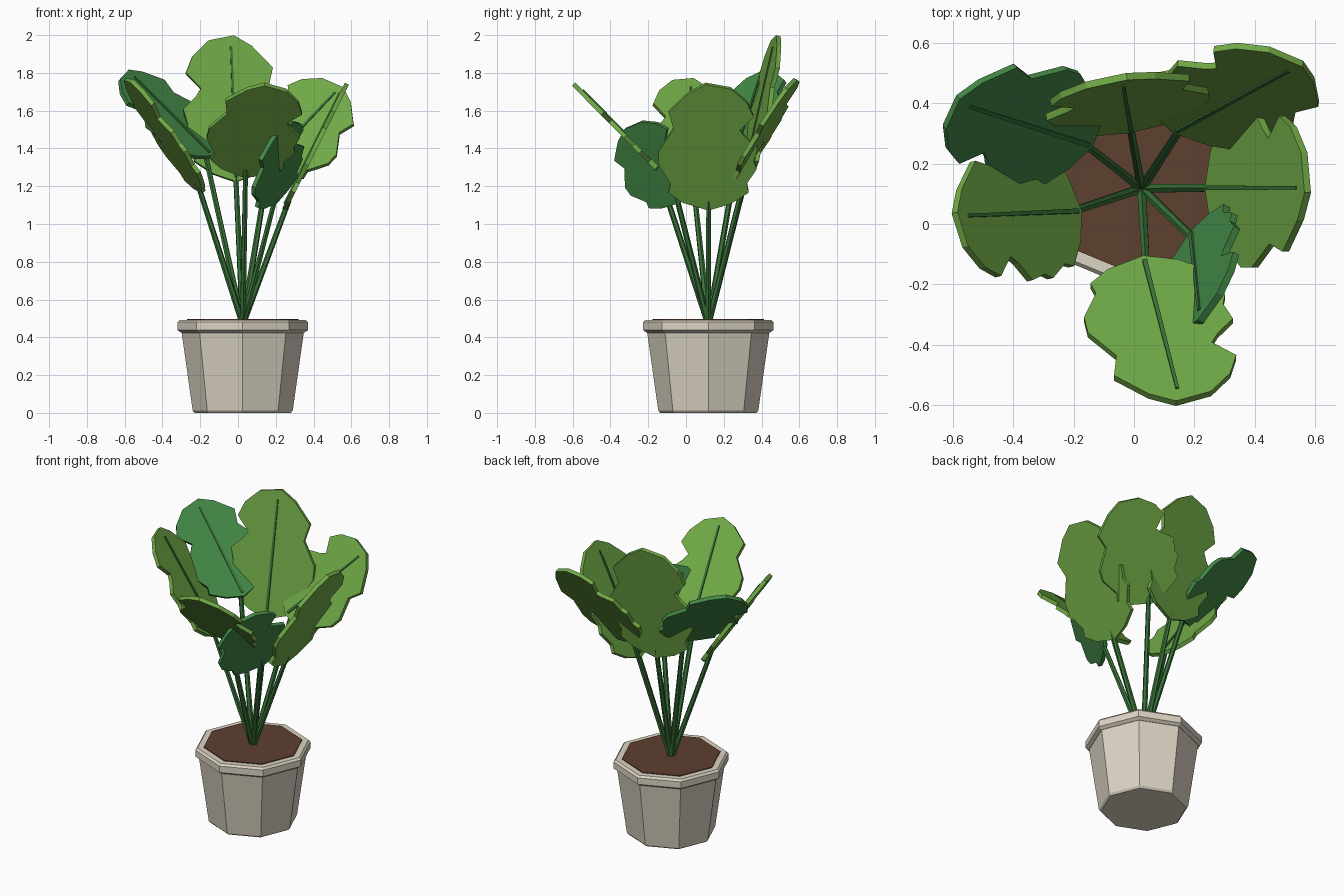
import bpy, bmesh, math
from mathutils import Vector

if "Cube" in bpy.data.objects:
    bpy.data.objects.remove(bpy.data.objects["Cube"])

CX, CY = 0.025, 0.118
ROOT = Vector((CX, CY, 0.47))


def material(name, rgb):
    m = bpy.data.materials.new(name)
    m.diffuse_color = (*rgb, 1)
    m.use_nodes = True
    m.node_tree.nodes["Principled BSDF"].inputs["Base Color"].default_value = m.diffuse_color
    return m


CLAY = material("clay", (0.72, 0.66, 0.55))
SOIL = material("soil", (0.11, 0.05, 0.03))
STEM = material("stem_green", (0.04, 0.17, 0.04))
LIGHT = material("leaf_green", (0.16, 0.39, 0.06))
DEEP = material("leaf_deep_green", (0.055, 0.24, 0.06))


def finish(bm, name, mat):
    bmesh.ops.recalc_face_normals(bm, faces=bm.faces)
    me = bpy.data.meshes.new(name)
    bm.to_mesh(me)
    bm.free()
    me.materials.append(mat)
    ob = bpy.data.objects.new(name, me)
    bpy.context.collection.objects.link(ob)
    return ob


def lathe(name, profile, mat, sides=8):
    """Closed octagonal solid from (radius, z) rings, capped at both ends."""
    bm = bmesh.new()
    rings = []
    for r, z in profile:
        rings.append([bm.verts.new((CX + r * math.cos(2 * math.pi * i / sides),
                                    CY + r * math.sin(2 * math.pi * i / sides), z))
                      for i in range(sides)])
    for a, b in zip(rings, rings[1:]):
        for i in range(sides):
            j = (i + 1) % sides
            bm.faces.new((a[i], a[j], b[j], b[i]))
    bm.faces.new(rings[0])
    bm.faces.new(rings[-1])
    return finish(bm, name, mat)


def rod(name, a, b, side, r0, r1, mat, sides=6):
    """Straight tapered rod between two points."""
    bm = bmesh.new()
    d = (b - a).normalized()
    x = (side - d * side.dot(d)).normalized()
    y = d.cross(x)
    rings = []
    for p, r in ((a, r0), (b, r1)):
        rings.append([bm.verts.new(p + r * (x * math.cos(t) + y * math.sin(t)))
                      for t in (2 * math.pi * (i + 0.5) / sides for i in range(sides))])
    for i in range(sides):
        j = (i + 1) % sides
        bm.faces.new((rings[0][i], rings[0][j], rings[1][j], rings[1][i]))
    bm.faces.new(rings[0])
    bm.faces.new(rings[1])
    return finish(bm, name, mat)


# Lobed leaf outline: (along midrib, across), both relative
OUTLINE = [(-.04, 0), (.03, -.26), (.12, -.40), (.20, -.38), (.37, -.50), (.49, -.50),
           (.69, -.35), (.84, -.40), (1.01, -.20), (1.09, -.03), (1.05, .22),
           (.93, .38), (.80, .45), (.68, .31), (.62, .36), (.52, .49), (.40, .45),
           (.33, .48), (.20, .38), (.12, .40), (.02, .22)]


def leaf(name, base, tip, normal, width, mat, thick=0.024):
    base, tip, n = Vector(base), Vector(tip), Vector(normal)
    axis = tip - base
    d = axis.normalized()
    n = (n - d * n.dot(d)).normalized()
    w = n.cross(d)
    # blade
    bm = bmesh.new()
    low, top = [], []
    for u, v in OUTLINE:
        p = base + axis * u + w * (v * width)
        low.append(bm.verts.new(p - n * thick / 2))
        top.append(bm.verts.new(p + n * thick / 2))
    k = len(OUTLINE)
    for i in range(k):
        j = (i + 1) % k
        bm.faces.new((low[i], low[j], top[j], top[i]))
    bm.faces.new(low)
    bm.faces.new(top)
    finish(bm, name + "_blade", mat)
    # raised midrib and stalk
    up = n * (thick / 2)
    rod(name + "_midrib", base + up, tip + up, w, 0.011, 0.008, STEM, 4)
    rod(name + "_stem", ROOT, base + d * 0.03, w, 0.017, 0.014, STEM)


# Pot, rim and soil
lathe("pot_body", [(.254, 0), (.265, .012), (.324, .43)], CLAY)
lathe("pot_rim", [(.325, .424), (.345, .438), (.345, .48), (.333, .493), (.30, .493)], CLAY)
lathe("soil", [(.295, .47), (.295, .498)], SOIL)

# Leaves: base, midrib tip, inner face direction, width
leaf("right_leaf", (.257, .12, 1.10), (.55, .12, 1.69), (-.9, 0, .43), .53, LIGHT)
leaf("back_right_leaf", (.144, .32, 1.30), (.515, .52, 1.69), (-.18, -.86, .47), .52, LIGHT)
leaf("back_leaf", (-.012, .32, 1.25), (-.038, .473, 1.935), (.16, -.95, .22), .55, LIGHT)
leaf("back_left_leaf", (-.157, .27, 1.37), (-.555, .398, 1.77), (.53, -.56, .63), .46, DEEP)
leaf("left_leaf", (-.197, .04, 1.19), (-.56, .025, 1.72), (.8, .2, .55), .46, LIGHT)
leaf("front_leaf", (.035, -.13, 1.27), (.144, -.555, 1.70), (0, .72, .69), .49, LIGHT)
leaf("front_right_leaf", (.2, -.035, 1.13), (.227, -.29, 1.48), (-.82, .47, .31), .46, DEEP)
